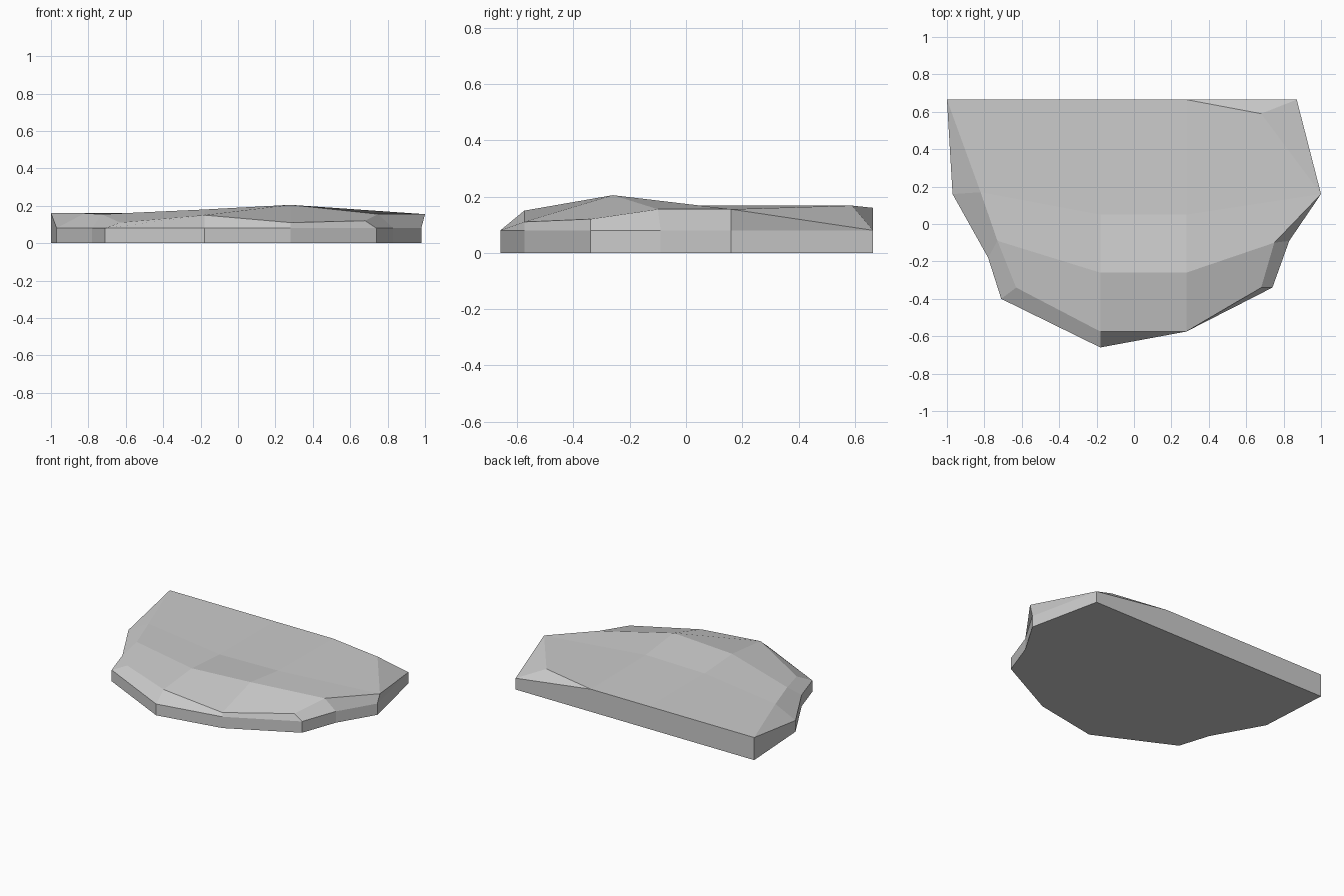
import bpy
import bmesh

# Remove the default object
default_cube = bpy.data.objects.get("Cube")
if default_cube:
    bpy.data.objects.remove(default_cube, do_unlink=True)


def make_material(name, colour):
    material = bpy.data.materials.new(name)
    material.use_nodes = True
    material.diffuse_color = colour
    shader = material.node_tree.nodes["Principled BSDF"]
    shader.inputs["Base Color"].default_value = colour
    return material


RIM_HEIGHT = 0.08

# Plan outline of the slab, from the back corner around the front
outline = [
    (-1, .665), (-.97, .16), (-.78, -.18), (-.71, -.4), (-.18, -.66),
    (.28, -.575), (.74, -.34), (.83, -.09), (.98, .16), (.87, .665),
]

# Faceted upper surface, in rows running from front to back
crown = [
    [(-.63, -.34, .11), (-.18, -.575, .15), (.28, -.575, .11), (.68, -.34, .12)],
    [(-.73, -.09, .155), (-.18, -.26, .18), (.28, -.26, .205), (.75, -.1, .155)],
    [(-.82, .17, .16), (-.18, .05, .16), (.28, .05, .168), (1, .16, .155)],
    [(-1, .665, .16), (-.18, .665, .16), (.28, .665, .16), (.68, .59, .168)],
]

bm = bmesh.new()
base = [bm.verts.new((x, y, 0)) for x, y in outline]
rim = [bm.verts.new((x, y, RIM_HEIGHT)) for x, y in outline]
rows = [[bm.verts.new(point) for point in row] for row in crown]

# Underside and upright walls
bm.faces.new(base)
for i in range(len(outline) - 1):
    bm.faces.new((base[i], base[i + 1], rim[i + 1], rim[i]))

# Upper facets
for front, back in zip(rows, rows[1:]):
    for i in range(len(front) - 1):
        bm.faces.new((front[i], front[i + 1], back[i + 1], back[i]))

# Chamfer between the rim and the upper facets
left_edge = [row[0] for row in reversed(rows)]
right_edge = [row[-1] for row in rows]
shoulder = left_edge + rows[0][1:-1] + right_edge
last = len(shoulder) - 2
for i in range(last + 1):
    a, b, c, d = rim[i], rim[i + 1], shoulder[i + 1], shoulder[i]
    if i in (0, last):
        bm.faces.new((a, b, d))
        bm.faces.new((b, c, d))
    else:
        bm.faces.new((a, b, c, d))

# Flat back wall and the chipped back corner
back_row = rows[-1]
bm.faces.new([base[0], rim[0]] + back_row[:-1] + [rim[-1], base[-1]])
bm.faces.new((back_row[-2], back_row[-1], rim[-1]))

bmesh.ops.recalc_face_normals(bm, faces=bm.faces[:])

mesh = bpy.data.meshes.new("rock_slab")
bm.to_mesh(mesh)
bm.free()
mesh.materials.append(make_material("stone grey", (.6, .6, .6, 1)))
slab = bpy.data.objects.new("rock_slab", mesh)
bpy.context.collection.objects.link(slab)
